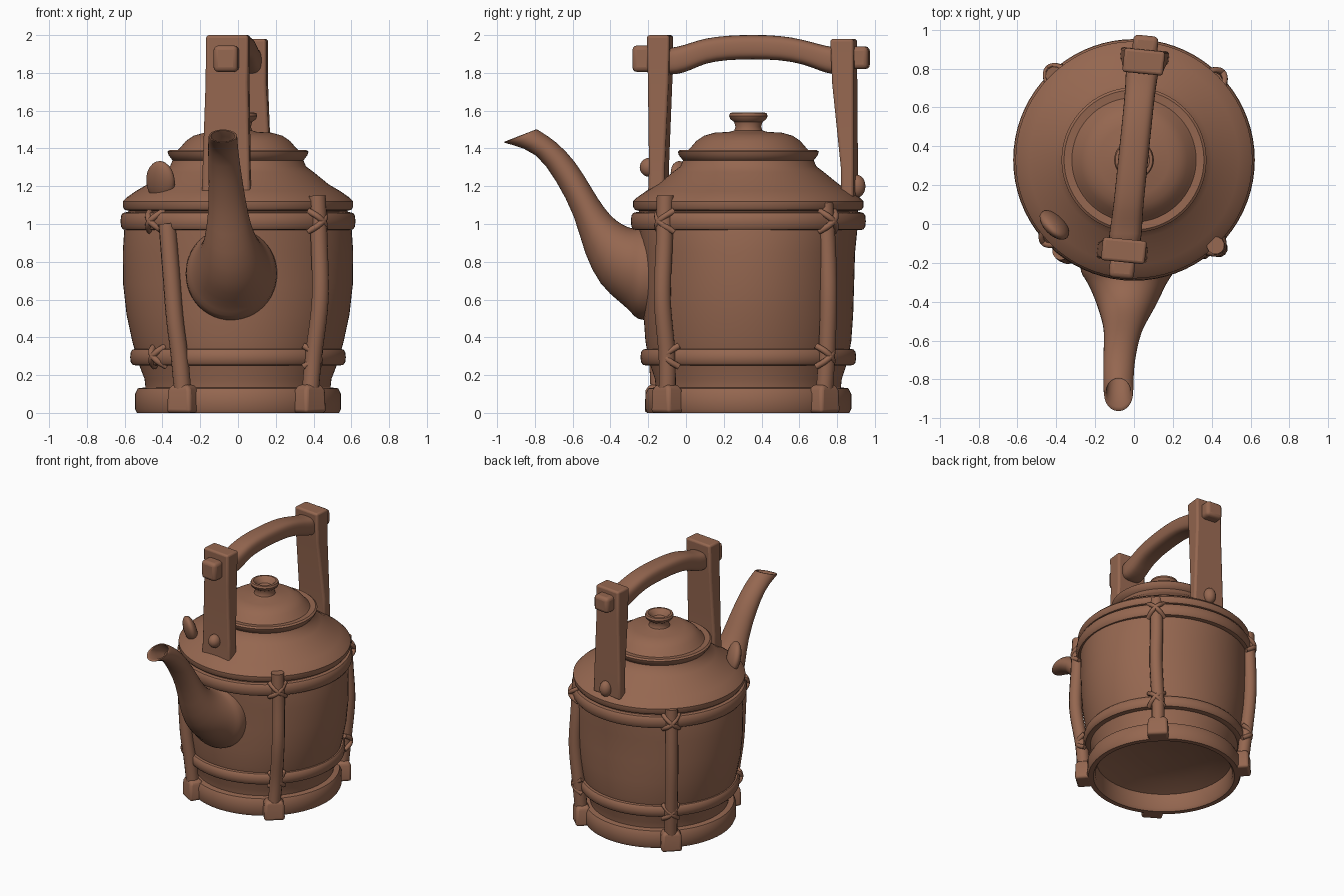
import bpy, bmesh, math
from mathutils import Vector

if "Cube" in bpy.data.objects:
    bpy.data.objects.remove(bpy.data.objects["Cube"])

CY = 0.33          # body axis lies behind the origin
TURN = -0.10       # slight twist of the handle about z
clay = bpy.data.materials.new("brown clay")
clay.diffuse_color = (0.30, 0.135, 0.08, 1)
clay.use_nodes = True
clay.node_tree.nodes["Principled BSDF"].inputs["Base Color"].default_value = clay.diffuse_color


def finish(name, bm, angle=35, bevel=0, subsurf=0):
    bmesh.ops.recalc_face_normals(bm, faces=bm.faces)
    me = bpy.data.meshes.new(name)
    bm.to_mesh(me)
    bm.free()
    ob = bpy.data.objects.new(name, me)
    bpy.context.collection.objects.link(ob)
    me.materials.append(clay)
    if bevel:
        m = ob.modifiers.new("bevel", 'BEVEL')
        m.width, m.segments = bevel, 3
    if subsurf:
        m = ob.modifiers.new("subsurf", 'SUBSURF')
        m.levels = m.render_levels = subsurf
    bpy.ops.object.select_all(action='DESELECT')
    ob.select_set(True)
    bpy.context.view_layer.objects.active = ob
    bpy.ops.object.shade_smooth_by_angle(angle=math.radians(angle))
    return ob


def loft(name, rings, caps=(True, True), closed=False, **kw):
    bm = bmesh.new()
    vs = [[bm.verts.new(p) for p in r] for r in rings]
    n = len(vs[0])
    pairs = list(zip(vs, vs[1:])) + ([(vs[-1], vs[0])] if closed else [])
    for a, b in pairs:
        for i in range(n):
            j = (i + 1) % n
            bm.faces.new((a[i], a[j], b[j], b[i]))
    if caps[0]:
        bm.faces.new(vs[0])
    if caps[1]:
        bm.faces.new(vs[-1])
    return finish(name, bm, **kw)


def lathe(name, profile, closed=False, n=72):
    # profile points: radius, z and optionally a different radius along y
    rings = [[(p[0] * math.cos(math.tau * i / n), CY + p[2 if len(p) > 2 else 0] * math.sin(math.tau * i / n), p[1])
              for i in range(n)] for p in profile]
    return loft(name, rings, (not closed, not closed), closed)


def hoop(name, r, z, h, d):
    # rounded band: half height h, half depth d
    pts = [(r + d * math.copysign(abs(math.cos(a)) ** .7, math.cos(a)),
            z + h * math.copysign(abs(math.sin(a)) ** .7, math.sin(a)))
           for a in (math.tau * i / 12 for i in range(12))]
    return lathe(name, pts, True)


def smooth_path(pts, steps=5):
    # Catmull-Rom interpolation
    p = [Vector(q) for q in pts]
    p = [2 * p[0] - p[1]] + p + [2 * p[-1] - p[-2]]
    out = []
    for a, b, c, d in zip(p, p[1:], p[2:], p[3:]):
        for k in range(steps):
            t = k / steps
            out.append(.5 * (2 * b + (c - a) * t + (2 * a - 5 * b + 4 * c - d) * t * t
                             + (3 * b - a - 3 * c + d) * t ** 3))
    return out + [p[-2]]


def tube(name, pts, r, n=12):
    path = smooth_path(pts)
    rings = []
    for i, p in enumerate(path):
        t = (path[min(i + 1, len(path) - 1)] - path[max(i - 1, 0)]).normalized()
        u = t.cross(Vector((p.x, p.y - CY, 0))).normalized()
        v = t.cross(u)
        rings.append([p + r * (u * math.cos(a) + v * math.sin(a))
                      for a in (math.tau * k / n for k in range(n))])
    return loft(name, rings, angle=50)


def post(name, sections, bevel, turn=TURN):
    # stacked rectangles: x, y, z, half width, half depth
    c, s = math.cos(turn), math.sin(turn)
    rings = [[(x + a * hx * c - b * hy * s, y + a * hx * s + b * hy * c, z)
              for a, b in ((-1, -1), (1, -1), (1, 1), (-1, 1))]
             for x, y, z, hx, hy in sections]
    return loft(name, rings, bevel=bevel)


def ball(name, loc, scale, tilt=(0, 0, 0)):
    bm = bmesh.new()
    bmesh.ops.create_uvsphere(bm, u_segments=20, v_segments=12, radius=1)
    ob = finish(name, bm, angle=60)
    ob.location, ob.scale, ob.rotation_euler = loc, scale, tilt
    return ob


# pot with a recessed, slightly domed underside; belly a little narrower front to back
lathe("pot_body", [
    (.01, .205), (.20, .195), (.36, .17), (.48, .13), (.485, .02), (.50, 0),
    (.535, 0), (.545, .02), (.545, .10), (.53, .13), (.49, .135), (.495, .18),
    (.53, .27, .525), (.56, .38, .545), (.59, .52, .555), (.608, .68, .56), (.61, .85, .565),
    (.60, 1.0, .58), (.58, 1.07),
    (.60, 1.075), (.61, 1.09), (.61, 1.12), (.59, 1.14), (.54, 1.175), (.48, 1.21),
    (.40, 1.275), (.36, 1.305), (.345, 1.34), (.20, 1.34)])
hoop("upper_hoop", .59, 1.015, .048, .032)
hoop("lower_hoop", .535, .295, .045, .036)

# lid with a dished knob
lathe("lid", [
    (.33, 1.33), (.345, 1.335), (.368, 1.365), (.373, 1.383), (.36, 1.393), (.32, 1.39),
    (.305, 1.405), (.275, 1.44), (.235, 1.467), (.18, 1.483), (.10, 1.488), (.075, 1.495),
    (.068, 1.515), (.075, 1.54), (.095, 1.555), (.102, 1.572), (.096, 1.588), (.08, 1.59),
    (.062, 1.575), (.045, 1.55), (.02, 1.542)])

# spout: ellipses between an upper and a lower point, with half width
spout = [((-.18, .99), (-.18, .485), .245), ((-.24, .985), (-.262, .49), .245),
         ((-.27, .975), (-.288, .53), .22), ((-.31, .985), (-.35, .585), .192),
         ((-.37, 1.015), (-.455, .67), .155), ((-.435, 1.085), (-.54, .84), .12),
         ((-.50, 1.19), (-.585, 1.04), .098), ((-.585, 1.335), (-.69, 1.235), .086),
         ((-.69, 1.44), (-.79, 1.38), .08), ((-.77, 1.49), (-.93, 1.422), .077),
         ((-.79, 1.503), (-.975, 1.432), .077), ((-.80, 1.50), (-.955, 1.44), .062),
         ((-.77, 1.47), (-.86, 1.425), .058), ((-.68, 1.40), (-.74, 1.35), .045)]
rings = []
for (uy, uz), (ly, lz), w in spout:
    my, mz = (uy + ly) / 2, (uz + lz) / 2
    mx = -.035 if my > -.4 else max(-.08, -.035 + .15 * (my + .4))
    rings.append([(mx + w * math.sin(a), my + (uy - my) * math.cos(a), mz + (uz - mz) * math.cos(a))
                  for a in (math.tau * k / 24 for k in range(24))])
loft("spout", rings, caps=(False, True), subsurf=1, angle=70)

# handle posts, tenon blocks, pegs and arched grip
post("front_handle_post", [(-.06, -.145, 1.15, .13, .045), (-.06, -.143, 1.3, .125, .042),
                           (-.055, -.137, 1.75, .113, .055), (-.052, -.137, 2.0, .113, .06)], .015)
post("back_handle_post", [(.055, .865, 1.14, .125, .035), (.055, .865, 1.3, .12, .035),
                          (.05, .84, 1.75, .105, .058), (.05, .835, 1.98, .105, .062)], .015)
post("front_tenon", [(-.062, -.23, 1.805, .065, .05), (-.062, -.23, 1.945, .065, .05)], .025)
post("back_tenon", [(.058, .92, 1.82, .065, .05), (.058, .92, 1.94, .065, .05)], .025)
ball("front_peg", (-.065, -.195, 1.30), (.045, .05, .05))
ball("back_peg", (.06, .905, 1.20), (.045, .045, .06))
grip = []
for y, z, w, h in ((-.13, 1.86, .085, .072), (-.05, 1.862, .085, .073), (.03, 1.888, .08, .073),
                   (.10, 1.918, .078, .066), (.22, 1.934, .078, .065), (.35, 1.937, .078, .065),
                   (.50, 1.934, .078, .065), (.62, 1.912, .078, .065), (.71, 1.88, .08, .07),
                   (.77, 1.865, .085, .073), (.84, 1.86, .085, .072)):
    x = -.053 + (y + .14) * .103
    ring = []
    for k in range(20):
        c, s = math.cos(math.tau * k / 20), math.sin(math.tau * k / 20)
        ring.append((x + w * math.copysign(abs(c) ** .65, c), y,
                     z + h * math.copysign(abs(s) ** .65, s)))
    grip.append(ring)
loft("handle_grip", grip, subsurf=1, angle=50)

# oval lug on the shoulder
ball("shoulder_lug", (-.41, -.005, 1.225), (.09, .045, .115), (.3, .35, -.6))

# four bamboo struts with feet
struts = {
    "front_right": [(.42, -.11, 1.15), (.43, -.115, .9), (.435, -.125, .6), (.40, -.10, .3), (.38, -.10, .08)],
    "front_left": [(-.375, -.14, 1.0), (-.355, -.155, .75), (-.335, -.16, .5), (-.31, -.15, .3), (-.29, -.14, .08)],
    "back_right": [(.41, .735, 1.11), (.42, .75, .85), (.43, .755, .6), (.405, .745, .3), (.39, .73, .08)],
    "back_left": [(-.41, .765, 1.12), (-.42, .775, .85), (-.42, .775, .6), (-.40, .755, .3), (-.385, .735, .08)]}
for side, pts in struts.items():
    tube(side + "_strut", pts, .046)
    x, y, _ = pts[-1]
    turn = math.atan2(y - CY, x)
    post(side + "_foot", [(x, y, 0, .055, .075), (x, y, .12, .052, .07),
                          (x, y, .15, .04, .052)], .018, turn)

# crossed cord ties where struts meet the hoops
ties = [("front_right", -.81, .65, .612), ("back_right", .78, .64, .617),
        ("back_left", math.pi - .82, .645, .617), ("front_left", math.pi + .74, .63, .58)]
for side, ang, r_top, r_low in ties:
    for level, z, r in (("upper", 1.015, r_top), ("lower", .30, r_low)):
        mid = ang - .06 if (side, level) == ("front_left", "lower") else ang
        for d in (-1, 1):
            pts = []
            for s, drop in ((-1, .05), (-.5, .012), (0, 0), (.5, .012), (1, .05)):
                a, rr = mid + s * .095, r - drop
                pts.append((rr * math.cos(a), CY + rr * math.sin(a), z + d * s * .055))
            tube(f"{side}_{level}_tie_{'a' if d < 0 else 'b'}", pts, .017, 8)
